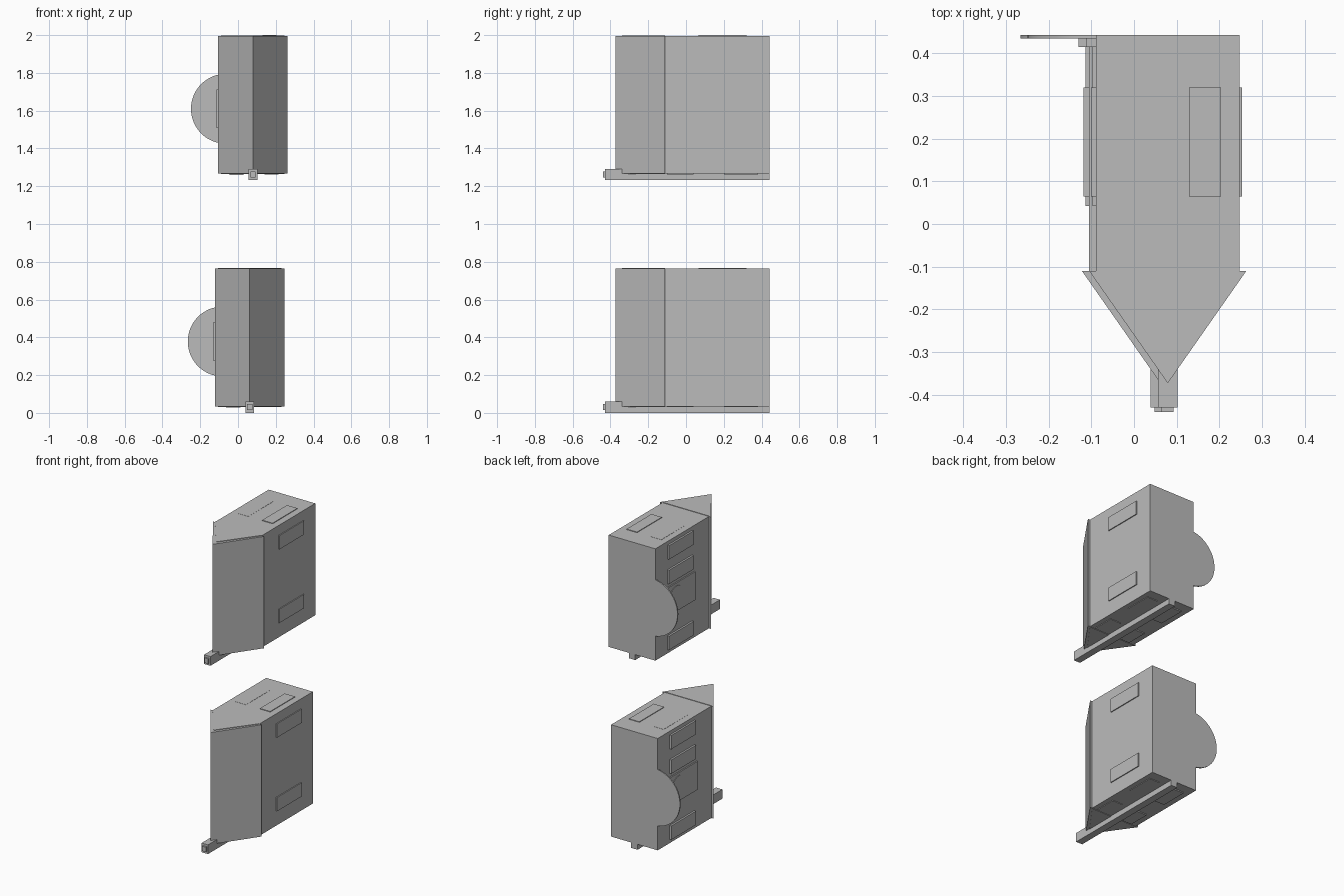
import bpy
import bmesh
import math
from mathutils import Vector

cube = bpy.data.objects.get("Cube")
if cube:
    bpy.data.objects.remove(cube, do_unlink=True)

grey = bpy.data.materials.new("plain_grey")
grey.use_nodes = True
grey.diffuse_color = (0.5, 0.5, 0.5, 1)
grey.node_tree.nodes["Principled BSDF"].inputs["Base Color"].default_value = (0.5, 0.5, 0.5, 1)


def prism(name, profile, direction):
    """Extrude a flat outline along a direction."""
    bm = bmesh.new()
    face = bm.faces.new([bm.verts.new(p) for p in profile])
    result = bmesh.ops.extrude_face_region(bm, geom=[face])
    moved = [v for v in result["geom"] if isinstance(v, bmesh.types.BMVert)]
    bmesh.ops.translate(bm, verts=moved, vec=Vector(direction))
    bmesh.ops.recalc_face_normals(bm, faces=bm.faces)
    mesh = bpy.data.meshes.new(name)
    bm.to_mesh(mesh)
    bm.free()
    mesh.materials.append(grey)
    obj = bpy.data.objects.new(name, mesh)
    bpy.context.collection.objects.link(obj)
    return obj


def box(name, x, y, z):
    outline = [(x[0], y[0], z[0]), (x[1], y[0], z[0]), (x[1], y[1], z[0]), (x[0], y[1], z[0])]
    return prism(name, outline, (0, 0, z[1] - z[0]))


def wedge(name, x, apex_y, base_y, z):
    outline = [(x[0], base_y, z[0]), (sum(x) / 2, apex_y, z[0]), (x[1], base_y, z[0])]
    return prism(name, outline, (0, 0, z[1] - z[0]))


BOTTOM, TOP = 0.035, 0.764
HALF = 0.168
FRONT, BACK = -0.11, 0.443
PLATE_Y = (0.065, 0.32)


def module(prefix, cx, dz):
    def at(name, x, y, z):
        return box(prefix + name, (cx + x[0], cx + x[1]), y, (dz + z[0], dz + z[1]))

    # Main case and pointed nose
    at("case", (-HALF, HALF), (FRONT, BACK), (BOTTOM, TOP))
    wedge(prefix + "nose_shell", (cx - 0.184, cx + 0.184), -0.373, FRONT, (dz + BOTTOM, dz + TOP))
    wedge(prefix + "nose_core", (cx - HALF, cx + HALF), -0.338, FRONT,
          (dz + BOTTOM - 0.003, dz + TOP + 0.003))

    # Mounting bar below with its raised head and plug
    at("bar", (-0.023, 0.023), (-0.43, BACK), (0, BOTTOM + 0.005))
    at("bar_head", (-0.023, 0.023), (-0.43, -0.335), (0, 0.06))
    at("bar_plug", (-0.014, 0.014), (-0.44, -0.42), (0.014, 0.046))

    # Plates on the left and right sides
    for i, z in enumerate((0.61, 0.13)):
        at(f"left_plate_{i}", (HALF - 0.005, HALF + 0.006), PLATE_Y, (z, z + 0.09))
    for i, z in enumerate((0.65, 0.49, 0.06)):
        at(f"right_plate_{i}", (-HALF - 0.012, -HALF + 0.005), PLATE_Y, (z, z + 0.09))

    # Roof and underside plates
    at("roof_plate", (0.05, 0.125), PLATE_Y, (TOP - 0.005, TOP + 0.004))
    at("roof_plate_flush", (-0.125, -0.05), PLATE_Y, (TOP - 0.005, TOP + 0.001))
    for i, y in enumerate(((-0.1, 0.04), (0.2, 0.38))):
        at(f"under_plate_right_{i}", (-0.125, -0.05), y, (BOTTOM - 0.007, BOTTOM + 0.005))
        at(f"under_plate_left_{i}", (0.06, 0.135), y, (BOTTOM - 0.004, BOTTOM + 0.005))

    # Side panel with a hub block and a large thin disc at the back
    at("side_panel", (-HALF - 0.008, -HALF + 0.005), (0.042, 0.415), (0.28, 0.465))
    at("hub_block", (-HALF - 0.024, -HALF + 0.005), (0.415, 0.436), (0.275, 0.48))
    angles = [math.tau * i / 64 for i in range(64)]
    rim = [(cx - 0.143 + 0.185 * math.cos(a), 0.435, dz + 0.378 + 0.185 * math.sin(a)) for a in angles]
    disc = prism(prefix + "back_disc", rim, (0, BACK - 0.435, 0))
    dial = [(cx - HALF, 0.24 + 0.075 * math.cos(a), dz + 0.372 + 0.075 * math.sin(a)) for a in angles]
    small = prism(prefix + "panel_dial", dial, (-0.011, 0, 0))
    for obj in (disc, small):
        bpy.ops.object.select_all(action="DESELECT")
        obj.select_set(True)
        bpy.context.view_layer.objects.active = obj
        bpy.ops.object.shade_smooth_by_angle(angle=math.radians(30))


module("lower_", 0.062, 0)
module("upper_", 0.079, 1.232)
